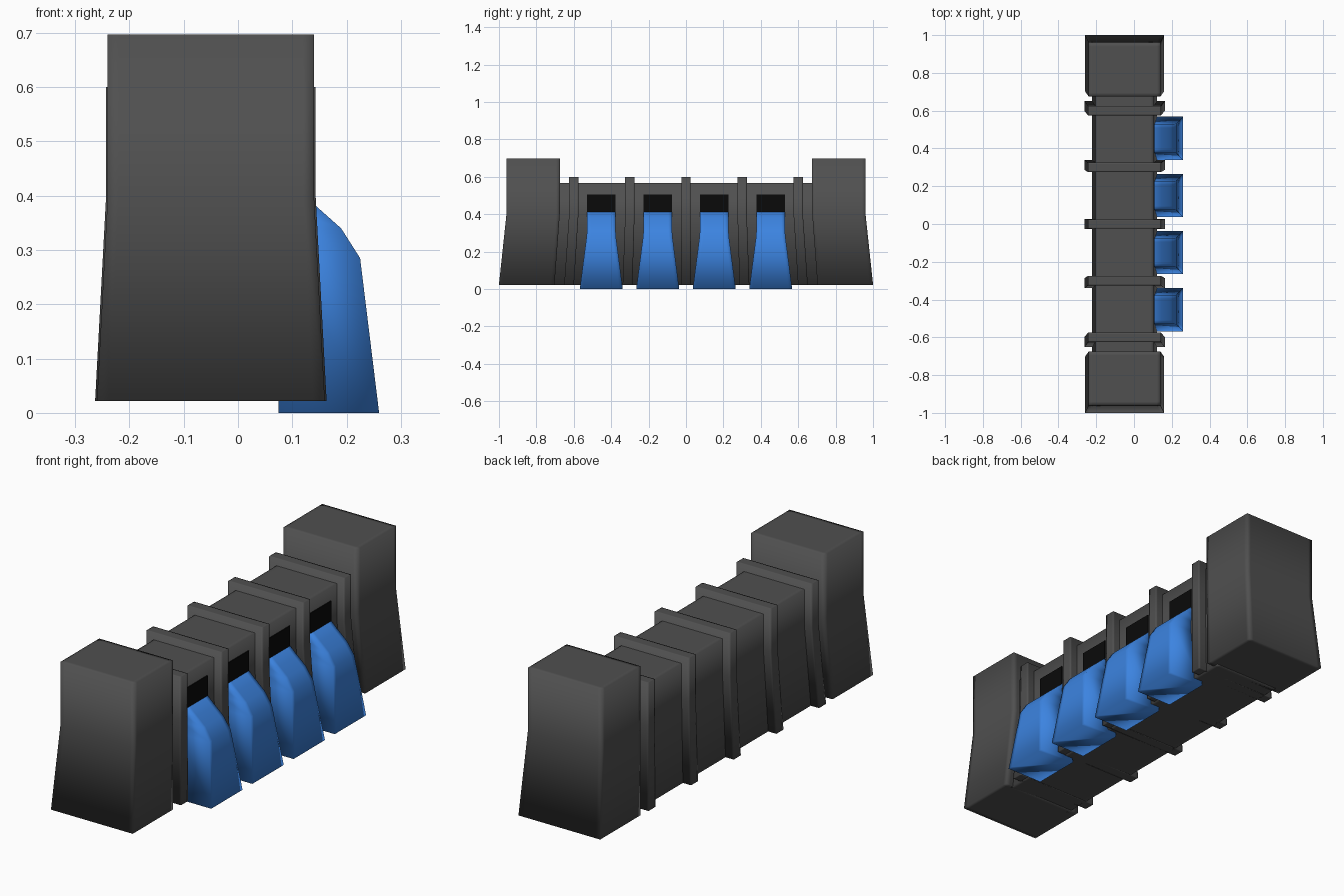
import bpy, bmesh
from mathutils import Vector

if "Cube" in bpy.data.objects:
    bpy.data.objects.remove(bpy.data.objects["Cube"], do_unlink=True)

BASE, KINK, MID_X = 0.022, 0.4, -0.05


def material(name, rgb):
    mat = bpy.data.materials.new(name)
    mat.use_nodes = True
    mat.diffuse_color = (*rgb, 1)
    mat.node_tree.nodes["Principled BSDF"].inputs["Base Color"].default_value = (*rgb, 1)
    return mat


grey = material("dark grey", (0.08, 0.08, 0.08))
blue = material("blue", (0.045, 0.23, 0.75))
black = material("black", (0.003, 0.003, 0.003))


def finish(name, bm, mat, smooth=True):
    bmesh.ops.recalc_face_normals(bm, faces=bm.faces)
    for f in bm.faces:
        f.smooth = smooth
    mesh = bpy.data.meshes.new(name)
    bm.to_mesh(mesh)
    bm.free()
    mesh.materials.append(mat)
    obj = bpy.data.objects.new(name, mesh)
    bpy.context.collection.objects.link(obj)
    return obj


def box(bm, lo, hi):
    lo, hi = Vector(lo), Vector(hi)
    for v in bmesh.ops.create_cube(bm, size=1)["verts"]:
        v.co = (lo + hi) / 2 + v.co * (hi - lo)


def flared_block(name, half_x, y0, y1, top, edge):
    """Box with support loops near its edges, spreading outward below the kink."""
    bm = bmesh.new()
    box(bm, (MID_X - half_x, y0, BASE), (MID_X + half_x, y1, top))
    cuts = [((MID_X + s * (half_x - edge), 0, 0), (1, 0, 0)) for s in (-1, 1)]
    cuts += [((0, y, 0), (0, 1, 0)) for y in (y0 + edge, y1 - edge)]
    cuts.append(((0, 0, KINK), (0, 0, 1)))
    for point, normal in cuts:
        bmesh.ops.bisect_plane(bm, geom=bm.verts[:] + bm.edges[:] + bm.faces[:],
                               plane_co=point, plane_no=normal)
    for v in bm.verts:
        t = max(0, (KINK - v.co.z) / (KINK - BASE))
        v.co.x = MID_X + (v.co.x - MID_X) * (1 + 0.105 * t)
        v.co.y *= 1 + 0.042 * t
    return finish(name, bm, grey)


# Body, end towers and ribs
flared_block("body", 0.155, -0.7, 0.7, 0.567, 0.02)
for label, y0, y1 in (("front", -0.96, -0.675), ("back", 0.675, 0.96)):
    flared_block(label + "_tower", 0.19, y0, y1, 0.697, 0.02)
for i in range(5):
    y = (i - 2) * 0.3
    flared_block(f"rib_{i + 1}", 0.193, y - 0.025, y + 0.025, 0.6, 0.008)


def chute(name, y):
    """Scoop lofted from rings of (height, front x, half width)."""
    rings = [(0.42, 0.1, 0.076), (0.38, 0.145, 0.076), (0.34, 0.19, 0.076),
             (0.285, 0.225, 0.078), (0, 0.26, 0.115)]
    bm = bmesh.new()
    loops = []
    for z, x, w in rings:
        back = 0.075
        pts = [(back, -w), (x, -w), (x, 0.02 - w), (x, w - 0.02), (x, w), (back, w)]
        loops.append([bm.verts.new((px, y + py, z)) for px, py in pts])
    for a, b in zip(loops, loops[1:]):
        for i in range(len(a)):
            j = (i + 1) % len(a)
            bm.faces.new((a[i], a[j], b[j], b[i]))
    bm.faces.new(loops[0])
    bm.faces.new(loops[-1])
    finish(name, bm, blue)


# Chutes with a dark slot above each
for i in range(4):
    y = (i - 1.5) * 0.302
    chute(f"chute_{i + 1}", y)
    bm = bmesh.new()
    box(bm, (0.1, y - 0.076, 0.405), (0.109, y + 0.076, 0.505))
    finish(f"slot_{i + 1}", bm, black, smooth=False)
